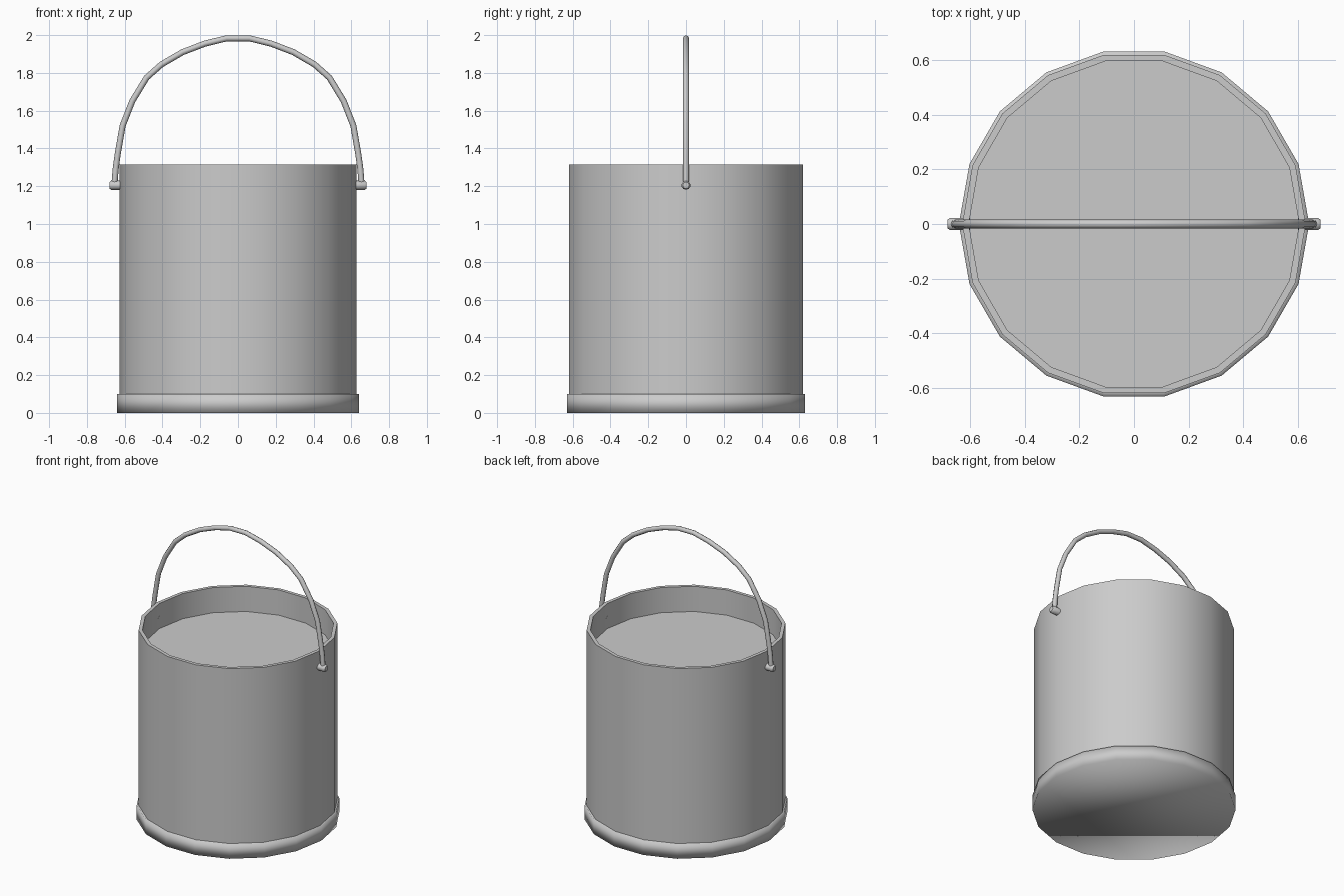
import bpy, bmesh, math
from mathutils import Matrix

cube = bpy.data.objects.get("Cube")
if cube:
    bpy.data.objects.remove(cube, do_unlink=True)

SIDES = 18
COLOUR = (0.6, 0.6, 0.6, 1)
metal = bpy.data.materials.new("grey metal")
metal.use_nodes = True
metal.diffuse_color = COLOUR
metal.node_tree.nodes["Principled BSDF"].inputs["Base Color"].default_value = COLOUR


def finish(name, bm, angle):
    bmesh.ops.recalc_face_normals(bm, faces=bm.faces)
    mesh = bpy.data.meshes.new(name)
    bm.to_mesh(mesh)
    bm.free()
    mesh.materials.append(metal)
    obj = bpy.data.objects.new(name, mesh)
    bpy.context.collection.objects.link(obj)
    bpy.ops.object.select_all(action='DESELECT')
    obj.select_set(True)
    bpy.context.view_layer.objects.active = obj
    bpy.ops.object.shade_smooth_by_angle(angle=math.radians(angle))
    return obj


def lathe(name, profile, angle, sides=SIDES, matrix=Matrix()):
    """Turn a (radius, height) profile round z and cap both ends."""
    bm = bmesh.new()
    rings = [[bm.verts.new((r * math.cos(2 * math.pi * i / sides),
                            r * math.sin(2 * math.pi * i / sides), z))
              for i in range(sides)] for r, z in profile]
    for a, b in zip(rings, rings[1:]):
        for i in range(sides):
            j = (i + 1) % sides
            bm.faces.new((a[i], a[j], b[j], b[i]))
    bm.faces.new(rings[0][::-1])
    bm.faces.new(rings[-1])
    bm.transform(matrix)
    return finish(name, bm, angle)


# Bucket wall with a thick rim, closed by the surface inside
lathe("bucket_body", [(0.628, 0.05), (0.628, 1.315), (0.604, 1.315), (0.604, 1.14)], 40)

# Slightly wider foot band with the underside
lathe("base_band", [(0.64, 0), (0.64, 0.1), (0.62, 0.1)], 100)

# Pivot pins on both sides
for side, name in ((1, "left_pin"), (-1, "right_pin")):
    lathe(name, [(0.024, 0.6), (0.024, 0.672), (0.017, 0.681)], 50, 10,
          Matrix.Translation((0, 0, 1.205)) @ Matrix.Rotation(side * math.pi / 2, 4, 'Y'))

# Arched handle: half path mirrored, swept with a round section
half = [(0.655, 1.2), (0.648, 1.29), (0.637, 1.37), (0.611, 1.52), (0.56, 1.65),
        (0.484, 1.775), (0.405, 1.845), (0.293, 1.91), (0.175, 1.955), (0.06, 1.983)]
path = half + [(-x, z) for x, z in reversed(half)]
TUBE = 8
bm = bmesh.new()
rings = []
for k, (x, z) in enumerate(path):
    x0, z0 = path[max(k - 1, 0)]
    x1, z1 = path[min(k + 1, len(path) - 1)]
    length = math.hypot(x1 - x0, z1 - z0)
    nx, nz = (z1 - z0) / length, -(x1 - x0) / length
    ring = []
    for i in range(TUBE):
        a = 2 * math.pi * i / TUBE
        c, s = 0.016 * math.cos(a), 0.016 * math.sin(a)
        ring.append(bm.verts.new((x + nx * c, s, z + nz * c)))
    rings.append(ring)
for a, b in zip(rings, rings[1:]):
    for i in range(TUBE):
        j = (i + 1) % TUBE
        bm.faces.new((a[i], a[j], b[j], b[i]))
bm.faces.new(rings[0])
bm.faces.new(rings[-1])
finish("handle", bm, 60)
